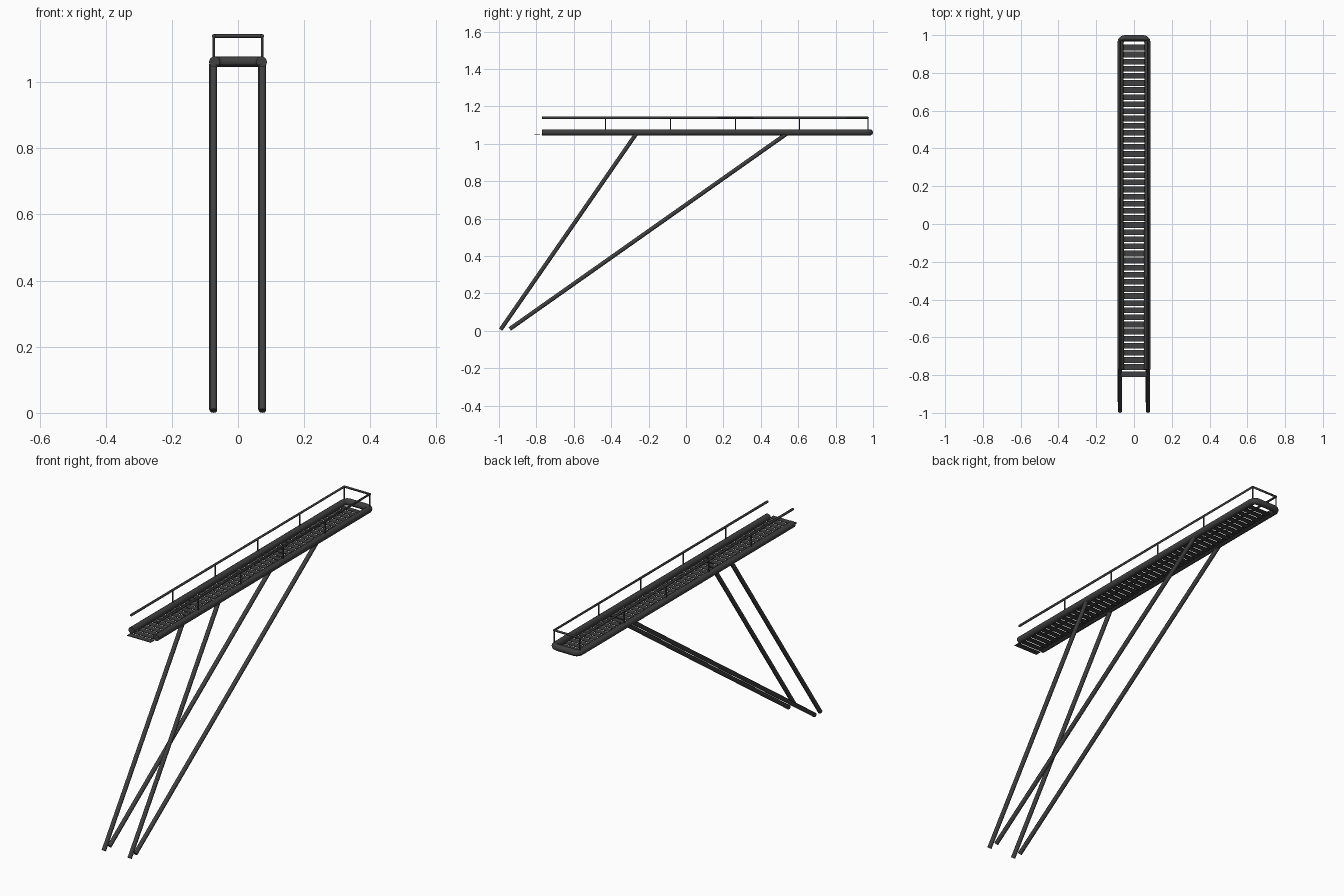
import bpy, math

if "Cube" in bpy.data.objects:
    bpy.data.objects.remove(bpy.data.objects["Cube"])


def tube(name, pts, r, res=2):
    """Capped tube along a polyline, turned into a mesh."""
    cu = bpy.data.curves.new(name, 'CURVE')
    cu.dimensions = '3D'
    cu.bevel_depth = r
    cu.bevel_resolution = res
    cu.use_fill_caps = True
    sp = cu.splines.new('POLY')
    sp.points.add(len(pts) - 1)
    for p, c in zip(sp.points, pts):
        p.co = (*c, 1)
    ob = bpy.data.objects.new(name, cu)
    bpy.context.collection.objects.link(ob)
    bpy.ops.object.select_all(action='DESELECT')
    ob.select_set(True)
    bpy.context.view_layer.objects.active = ob
    bpy.ops.object.convert(target='MESH')
    ob = bpy.context.object
    bpy.ops.object.shade_smooth_by_angle(angle=math.radians(50))
    ob.data.materials.clear()
    ob.data.materials.append(dark)
    return ob


dark = bpy.data.materials.new("dark_metal")
dark.diffuse_color = (0.05, 0.05, 0.05, 1)
dark.use_nodes = True
dark.node_tree.nodes["Principled BSDF"].inputs["Base Color"].default_value = dark.diffuse_color

X, Z, END, START = 0.071, 1.061, 0.9835, -0.77

# U-shaped deck frame with rounded far corners
R = 0.022
corner = [(X - R + R * math.cos(a), END - R + R * math.sin(a), Z)
          for a in (math.radians(d) for d in (0, 30, 60, 90))]
side = [(X, START, Z)] + corner
tube("deck_frame", side + [(-x, y, z) for x, y, z in reversed(side)], 0.0168, 3)

# Handrail, open at the near end
RX, RZ, RY = 0.073, 1.139, 0.973
tube("handrail", [(RX, START, RZ), (RX, RY, RZ), (-RX, RY, RZ), (-RX, START, RZ)], 0.006)

for s, label in ((-1, "left"), (1, "right")):
    # Handrail posts
    for i, y in enumerate((-0.43, -0.083, 0.265, 0.607, RY)):
        tube(f"rail_post_{label}_{i + 1}", [(s * RX, y, Z), (s * RX, y, RZ)], 0.0035)
    # Slanted support struts
    tube(f"steep_strut_{label}",
         [(s * 0.074, -0.991, 0.0065), (s * 0.074, -0.265, 1.055)], 0.011)
    tube(f"shallow_strut_{label}",
         [(s * 0.074 - 0.002, -0.942, 0.01), (s * 0.074 - 0.002, 0.54, 1.055)], 0.011)

# Thin deck slats
PITCH, WIDTH, COUNT = 0.0376, 0.030, 47
bpy.ops.mesh.primitive_cube_add(size=1, location=(0, -0.81 + WIDTH / 2, 1.051))
slats = bpy.context.object
slats.name = "deck_slats"
slats.scale = (0.136, WIDTH, 0.003)
bpy.ops.object.transform_apply(location=False, rotation=False, scale=True)
slats.data.materials.append(dark)
arr = slats.modifiers.new("repeat", 'ARRAY')
arr.count = COUNT
arr.use_relative_offset = False
arr.use_constant_offset = True
arr.constant_offset_displace = (0, PITCH, 0)
